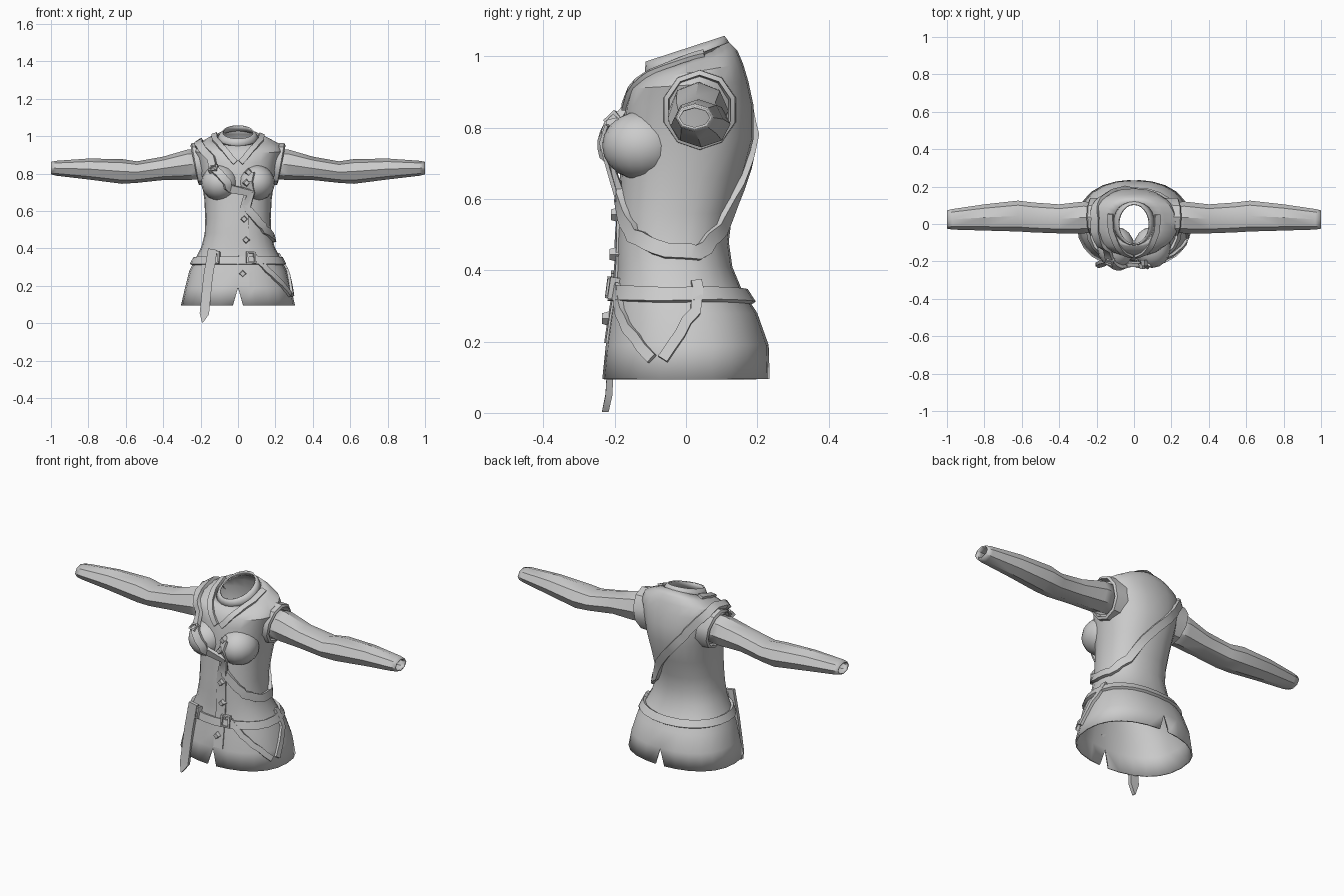
import bpy, bmesh, math
from mathutils import Vector
from mathutils.bvhtree import BVHTree

cube = bpy.data.objects.get("Cube")
if cube:
    bpy.data.objects.remove(cube, do_unlink=True)

cloth = bpy.data.materials.new("plain_grey")
cloth.use_nodes = True
GREY = (0.6, 0.6, 0.6, 1)
cloth.diffuse_color = GREY
cloth.node_tree.nodes["Principled BSDF"].inputs["Base Color"].default_value = GREY


def finish(name, bm, angle=35, shell=0):
    bmesh.ops.recalc_face_normals(bm, faces=bm.faces)
    mesh = bpy.data.meshes.new(name)
    bm.to_mesh(mesh)
    bm.free()
    mesh.materials.append(cloth)
    ob = bpy.data.objects.new(name, mesh)
    bpy.context.collection.objects.link(ob)
    bpy.ops.object.select_all(action="DESELECT")
    ob.select_set(True)
    bpy.context.view_layer.objects.active = ob
    bpy.ops.object.shade_smooth_by_angle(angle=math.radians(angle))
    if shell:
        mod = ob.modifiers.new("thickness", "SOLIDIFY")
        mod.thickness = shell
        mod.offset = -1
    return ob


def loft(rings, closed=False):
    """Skin a list of equal closed rings; closed also joins last to first."""
    bm = bmesh.new()
    rows = [[bm.verts.new(p) for p in ring] for ring in rings]
    n = len(rows[0])
    pairs = list(zip(rows, rows[1:])) + ([(rows[-1], rows[0])] if closed else [])
    for a, b in pairs:
        for i in range(n):
            j = (i + 1) % n
            bm.faces.new((a[i], a[j], b[j], b[i]))
    return bm


def body_ring(z, rx, front, back, tilt=0, n=24, power=2.3):
    cy, ry = (front + back) / 2, (back - front) / 2
    pts = []
    for i in range(n):
        a = 2 * math.pi * i / n
        c, s = math.cos(a), math.sin(a)
        x = math.copysign(abs(c) ** (2 / power), c)
        y = math.copysign(abs(s) ** (2 / power), s)
        pts.append(Vector((rx * x, cy + ry * y, z + tilt * y)))
    return pts


# Jacket body: height, half width, front, back, tilt
SECTIONS = [
    (.095, .305, -.235, .235), (.19, .283, -.225, .232), (.28, .26, -.212, .2),
    (.35, .225, -.2, .155), (.41, .195, -.195, .13), (.48, .178, -.195, .12),
    (.56, .175, -.19, .13), (.66, .18, -.185, .16), (.77, .195, -.18, .19),
    (.86, .215, -.17, .19), (.92, .235, -.155, .175, .01),
    (.955, .22, -.135, .16, .025), (.98, .165, -.12, .145, .035),
    (.995, .11, -.11, .12, .045)]
bm = loft([body_ring(*s) for s in SECTIONS])
# Slits at the middle of the front and back hem
slit = [e for e in bm.edges
        if all(abs(v.co.x) < 1e-4 and v.co.z < .2 for v in e.verts)]
bmesh.ops.split_edges(bm, edges=slit)
for v in bm.verts:
    if abs(v.co.x) < 1e-4 and v.co.z < .12:
        side = sum(f.calc_center_median().x for f in v.link_faces)
        v.co.x = math.copysign(.028, side)
body = finish("jacket_body", bm, shell=.008)

# Bust
solids = [body]
for name, sx in (("left", 1), ("right", -1)):
    bm = bmesh.new()
    bmesh.ops.create_uvsphere(bm, u_segments=16, v_segments=10, radius=1)
    for v in bm.verts:
        v.co = Vector((sx * .097 + v.co.x * .1, -.125 + v.co.y * .11, .75 + v.co.z * .096))
    solids.append(finish(name + "_bust", bm))

# Surface that straps and trim lie on
verts, polys = [], []
for ob in solids:
    base = len(verts)
    verts += [v.co.copy() for v in ob.data.vertices]
    polys += [[base + i for i in p.vertices] for p in ob.data.polygons]
surface = BVHTree.FromPolygons(verts, polys)


def strap(name, path, width, thick=.014, closed=False, sub=4, wrap=True, tip=1.0):
    """A flat band along a path, laid on the body when wrap is set."""
    path = [Vector(p) for p in path]
    ends = path[1:] + ([path[0]] if closed else [])
    pts = [a.lerp(b, k / sub) for a, b in zip(path, ends) for k in range(sub)]
    if not closed:
        pts.append(path[-1])
    norms = [Vector((0, -1, 0))] * len(pts)
    if wrap:
        hits = [surface.find_nearest(p) for p in pts]
        pts, norms = [h[0] for h in hits], [h[1] for h in hits]
    n = len(pts)

    def near(i):
        return i % n if closed else min(max(i, 0), n - 1)
    rings = []
    for i in range(n):
        nor = (norms[near(i - 1)] + norms[i] * 2 + norms[near(i + 1)]).normalized()
        tan = pts[near(i + 1)] - pts[near(i - 1)]
        side = tan.cross(nor).normalized() * width / 2
        if i == n - 1 and not closed:
            side *= tip
        low, high = pts[i] - nor * .005, pts[i] + nor * thick
        rings.append([low - side, low + side, high + side, high - side])
    bm = loft(rings, closed)
    if not closed:
        bmesh.ops.holes_fill(bm, edges=[e for e in bm.edges if e.is_boundary])
    return finish(name, bm)


def buckle(name, x, y, z, w, h):
    corners = [(x - w, y, z - h), (x + w, y, z - h), (x + w, y, z + h), (x - w, y, z + h)]
    strap(name, corners, .012, .026, closed=True, sub=1)


# Sleeves: x, bottom, top, front, back
SLEEVE = [
    (.19, .77, .93, -.045, .115), (.27, .765, .928, -.05, .12),
    (.4, .765, .89, -.05, .105), (.54, .75, .865, -.045, .115),
    (.62, .745, .877, -.04, .125), (.8, .768, .88, -.035, .105),
    (.97, .788, .868, -.03, .08), (1, .795, .862, -.025, .073)]
for name, sx in (("left", 1), ("right", -1)):
    rings = []
    for x, bottom, top, front, back in SLEEVE:
        rings.append([(sx * x,
                       (front + back) / 2 + (back - front) / 2 * math.cos(i * math.pi / 4),
                       (bottom + top) / 2 + (top - bottom) / 2 * math.sin(i * math.pi / 4))
                      for i in range(8)])
    finish(name + "_sleeve", loft(rings), shell=.007)

    # Armhole rim, leaning out towards the shoulder
    rings = []
    for shift, r in ((-.07, 1), (.002, .98), (.008, .86), (-.04, .8)):
        ring = []
        for i in range(10):
            a = 2 * math.pi * (i + .5) / 10
            lean = .226 + .02 * math.sin(a)
            ring.append((sx * (lean + shift), .038 + .107 * r * math.cos(a),
                         .85 + .114 * r * math.sin(a)))
        rings.append(ring)
    finish(name + "_armhole_rim", loft(rings))

    # Lapel from the neck to the top button
    strap(name + "_lapel", [(sx * .13, .05, 1.02), (sx * .125, -.04, .99),
                            (sx * .09, -.12, .945), (sx * .015, -.19, .86)], .03, .012)

# Standing collar, lower at the front
finish("collar", loft([body_ring(.985, .112, -.115, .125, .045, power=2),
                       body_ring(1.005, .1, -.115, .118, .04, power=2),
                       body_ring(1.022, .084, -.113, .108, .036, power=2)]), shell=.008)

# Front opening and diamond buttons
strap("front_placket", [(.035, -.25, .85), (.035, -.25, .5), (.035, -.25, .2)], .055, .006)
for i, (x, z) in enumerate(((.02, .855), (.022, .745), (.038, .56), (.048, .445), (.028, .27))):
    spot = surface.find_nearest(Vector((x, -.25, z)))[0]
    bm = bmesh.new()
    bmesh.ops.create_cone(bm, cap_ends=True, segments=4, radius1=.023, radius2=.015, depth=.03)
    for v in bm.verts:
        v.co = spot + Vector((v.co.x, -.008 - v.co.z, v.co.y))
    finish("button_%d" % (i + 1), bm)

# Shoulder strap running from right shoulder to left hip and round the back
strap("cross_strap", [
    (-.215, .03, .985), (-.215, -.07, .96), (-.17, -.19, .89), (-.1, -.25, .81),
    (0, -.27, .69), (.1, -.24, .58), (.18, -.18, .5), (.23, -.06, .465),
    (.22, .05, .46), (.15, .15, .51), (.03, .2, .66), (-.1, .22, .8),
    (-.19, .17, .92)], .042, .016, closed=True)
buckle("cross_strap_buckle", -.145, -.23, .86, .028, .032)

# Belt with buckle, hanging tail and hip loops
strap("belt", [(.3 * math.cos(a), -.02 + .27 * math.sin(a), .36 + .012 * math.sin(a))
               for a in [i * math.pi / 12 for i in range(24)]], .042, .014, closed=True, sub=1)
buckle("belt_buckle", .075, -.24, .355, .025, .026)
buckle("belt_keeper", -.13, -.23, .355, .018, .03)
strap("belt_tail", [(-.135, -.196, .395), (-.16, -.2, .25), (-.18, -.212, .05),
                    (-.19, -.222, .003)], .05, .014, sub=1, wrap=False, tip=.1)
strap("front_hip_loop", [(.1, -.24, .36), (.2, -.21, .27), (.31, -.11, .16)], .03)
strap("rear_hip_loop", [(.25, .04, .39), (.29, .03, .3), (.33, -.07, .16)], .03)
